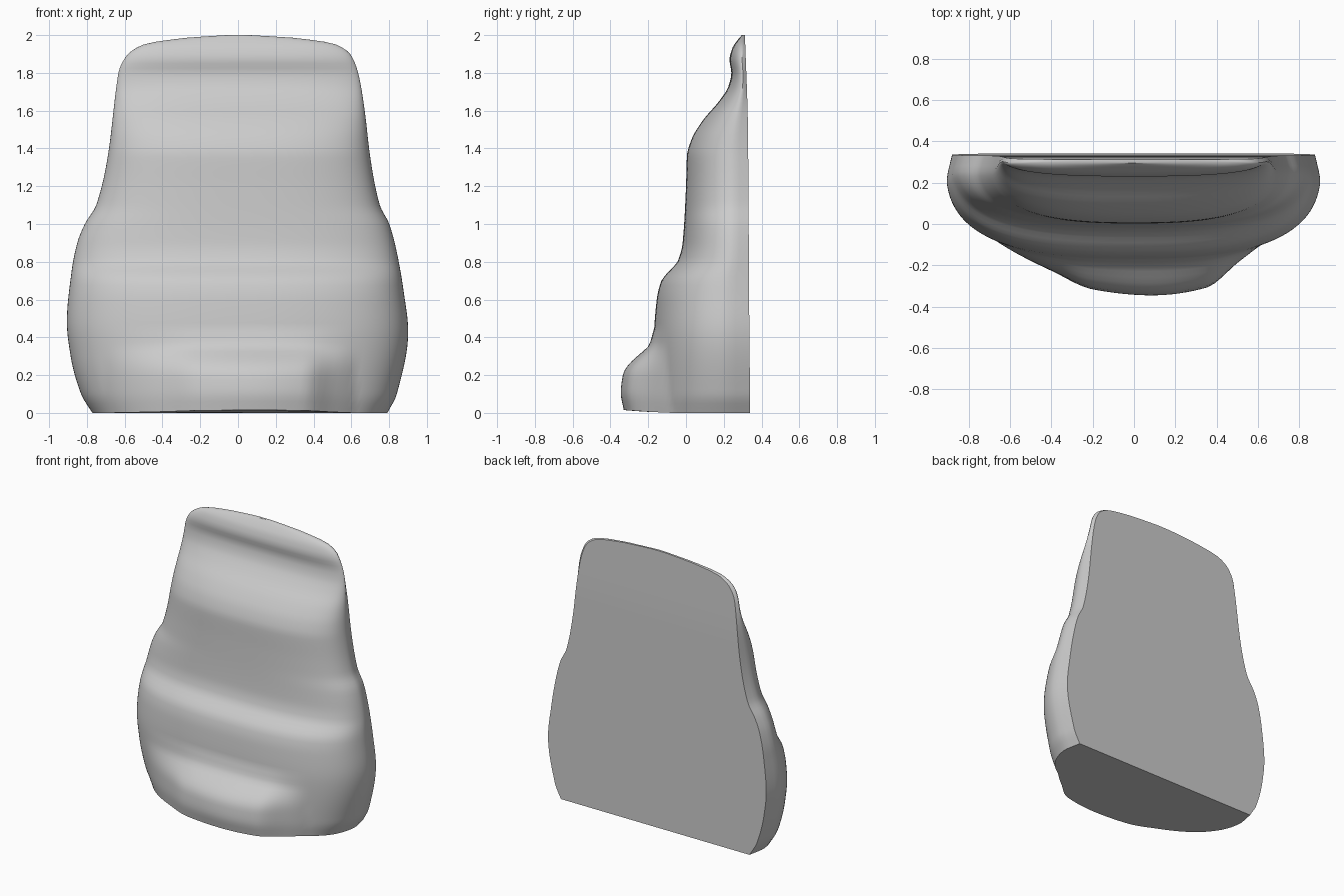
import bpy, bmesh, math

if "Cube" in bpy.data.objects:
    bpy.data.objects.remove(bpy.data.objects["Cube"])


def curve(pts):
    """Monotone cubic interpolation through (t, value) points."""
    n = len(pts)
    d = [(pts[i + 1][1] - pts[i][1]) / (pts[i + 1][0] - pts[i][0]) for i in range(n - 1)]
    m = [d[0]] + [2 * a * b / (a + b) if a * b > 0 else 0 for a, b in zip(d, d[1:])] + [d[-1]]

    def f(t):
        if t <= pts[0][0]:
            return pts[0][1]
        for i in range(n - 1):
            if t <= pts[i + 1][0]:
                h = pts[i + 1][0] - pts[i][0]
                s = (t - pts[i][0]) / h
                return ((2*s**3 - 3*s**2 + 1) * pts[i][1] + (s**3 - 2*s**2 + s) * h * m[i]
                        + (3*s**2 - 2*s**3) * pts[i + 1][1] + (s**3 - s**2) * h * m[i + 1])
        return pts[-1][1]
    return f


# Outline seen from the front (left and right half widths by height)
left = curve([(0, .77), (.1, .83), (.3, .885), (.48, .905), (.75, .88), (.9, .85), (1, .81),
              (1.1, .75), (1.35, .69), (1.75, .64), (1.81, .63), (1.89, .59), (1.95, .5),
              (1.985, .28), (2, .06)])
right = curve([(0, .79), (.1, .84), (.43, .9), (.65, .875), (.85, .84), (1, .8), (1.1, .75),
               (1.35, .7), (1.6, .67), (1.78, .64), (1.89, .6), (1.95, .52), (1.985, .3), (2, .06)])
# Front profile of the body, depth of the low bulge, and its spread in x
front = curve([(0, -.175), (.4, -.17), (.6, -.155), (.7, -.13), (.75, -.09), (.8, -.045),
               (.9, -.018), (1.2, 0), (1.36, .005), (1.45, .03), (1.55, .09), (1.65, .175),
               (1.73, .225), (1.8, .24), (1.87, .23), (1.93, .245), (1.97, .27), (2, .295)])
bulge = curve([(0, .155), (.1, .172), (.2, .162), (.25, .137), (.3, .087), (.36, .025), (.45, 0)])
spread = curve([(-.7, 0), (-.4, .45), (-.2, .85), (.1, 1), (.35, .88), (.5, .35), (.62, 0)])
back = curve([(0, .34), (.5, .335), (1.5, .328), (2, .312)])

# Loft horizontal sections into one solid with a flat back
COLS = 72
levels = [.025 * i for i in range(77)] + [1.92, 1.935, 1.95, 1.965, 1.978, 1.986, 1.994, 2]
bm = bmesh.new()
rows = []
for z in levels:
    row = []
    for j in range(COLS + 1):
        u = math.sin(math.pi * (j / COLS - .5))
        f = max(0, 1 - abs(u) ** 2.6) ** .32
        w = 1.008 * (right(z) if u > 0 else left(z))
        x = w * u * (1 - .035 * max(0, 1 - f / .25))
        y = back(z) - f * (back(z) - front(z)) - bulge(z) * spread(x)
        lift = .015 * spread(x) * f * max(0, 1 - z / .2)
        row.append(bm.verts.new((x, y, z + lift)))
    rows.append(row)
for a, b in zip(rows, rows[1:]):
    for j in range(COLS):
        bm.faces.new((a[j], a[j + 1], b[j + 1], b[j]))
    bm.faces.new((a[COLS], a[0], b[0], b[COLS]))
bm.faces.new(rows[0][::-1])
bm.faces.new(rows[-1])
bmesh.ops.recalc_face_normals(bm, faces=bm.faces)

mesh = bpy.data.meshes.new("contoured_body")
bm.to_mesh(mesh)
bm.free()
body = bpy.data.objects.new("contoured_body", mesh)
bpy.context.collection.objects.link(body)
bpy.context.view_layer.objects.active = body
body.select_set(True)
bpy.ops.object.shade_smooth_by_angle(angle=math.radians(40))
